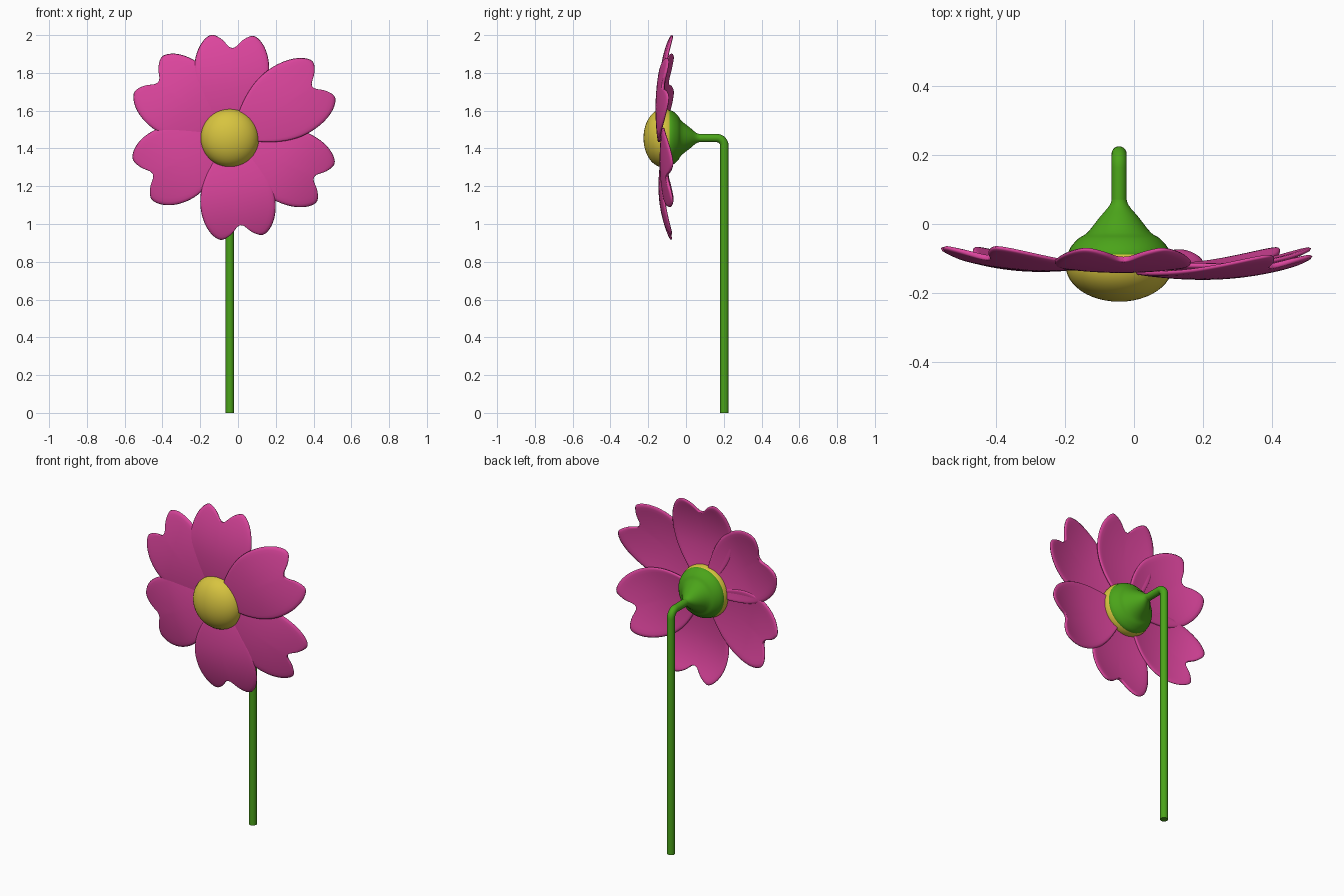
import bpy, bmesh, math
from mathutils import Vector

if "Cube" in bpy.data.objects:
    bpy.data.objects.remove(bpy.data.objects["Cube"])

CX, CZ = -0.043, 1.455   # flower head axis


def material(name, col):
    m = bpy.data.materials.new(name)
    m.diffuse_color = (*col, 1)
    m.use_nodes = True
    m.node_tree.nodes["Principled BSDF"].inputs["Base Color"].default_value = m.diffuse_color
    return m


PINK = material("petal_pink", (0.72, 0.06, 0.34))
GREEN = material("leaf_green", (0.07, 0.37, 0.01))
YELLOW = material("pollen_yellow", (0.68, 0.55, 0.05))


def finish(name, bm, mat):
    bmesh.ops.remove_doubles(bm, verts=bm.verts, dist=0.0005)
    bmesh.ops.recalc_face_normals(bm, faces=bm.faces)
    me = bpy.data.meshes.new(name)
    bm.to_mesh(me)
    bm.free()
    me.materials.append(mat)
    for p in me.polygons:
        p.use_smooth = True
    ob = bpy.data.objects.new(name, me)
    bpy.context.collection.objects.link(ob)
    return ob


def grid_faces(bm, rows):
    for a, b in zip(rows, rows[1:]):
        for i in range(len(a) - 1):
            bm.faces.new((a[i], a[i + 1], b[i + 1], b[i]))


def spline(pts, n):
    # smooth curve through the points
    p = [Vector(q) for q in pts]
    p = [2 * p[0] - p[1]] + p + [2 * p[-1] - p[-2]]
    out = []
    for a, b, c, d in zip(p, p[1:], p[2:], p[3:]):
        for k in range(n):
            t = k / n
            out.append(0.5 * (2 * b + (c - a) * t + (2 * a - 5 * b + 4 * c - d) * t * t
                              + (3 * b - a - 3 * c + d) * t ** 3))
    return out + [p[-2]]


# Half outline of a heart-tipped petal: (distance from axis, half width)
OUTLINE = [(0.04, 0.03), (0.12, 0.105), (0.22, 0.168), (0.32, 0.198), (0.42, 0.195),
           (0.50, 0.165), (0.545, 0.115), (0.525, 0.06), (0.485, 0.02), (0.475, 0.0)]


def petal(name, deg, length, width, dy):
    a = math.radians(deg)
    edge = spline(OUTLINE, 4)
    bm, rows, n = bmesh.new(), [], 6
    for i, e in enumerate(edge):
        mid = 0.04 + 0.435 * i / (len(edge) - 1)
        row = []
        for j in range(-n, n + 1):
            k = j / n
            r = mid + (e.x - mid) * abs(k)
            h = e.y * k
            # arched along its length, sides curling slightly back
            y = -0.134 + 0.035 * ((r - 0.27) / 0.23) ** 2 * (1.15 if r > 0.27 else 0.7)
            y += 0.4 * h * h + dy
            r, h = r * length, h * width
            row.append(bm.verts.new((CX + r * math.cos(a) - h * math.sin(a), y,
                                     CZ + r * math.sin(a) + h * math.cos(a))))
        rows.append(row)
    grid_faces(bm, rows)
    ob = finish(name, bm, PINK)
    s = ob.modifiers.new("thickness", 'SOLIDIFY')
    s.thickness = 0.016
    s.offset = 0
    ob.modifiers.new("smooth", 'SUBSURF').levels = 1
    ob.modifiers["smooth"].render_levels = 1


# Six petals: name, angle, length scale, width scale, depth offset
for args in [("petal_top", 88.5, 1.0, 1.0, 0.0),
             ("petal_upper_right", 32, 1.08, 1.0, -0.02),
             ("petal_lower_right", -25, 1.03, 1.0, 0.002),
             ("petal_bottom", -83, 0.975, 1.0, -0.004),
             ("petal_lower_left", 205, 0.945, 1.04, 0.003),
             ("petal_upper_left", 142, 1.01, 1.06, 0.005)]:
    petal(*args)

# Flower centre: flattened ball
bm = bmesh.new()
bmesh.ops.create_uvsphere(bm, u_segments=40, v_segments=24, radius=1)
for v in bm.verts:
    v.co = (CX + 0.155 * v.co.x, -0.12 + 0.105 * v.co.z, CZ + 0.155 * v.co.y)
finish("flower_centre", bm, YELLOW)

# Calyx: lathed cup behind the petals
prof = spline([(0.08, 0.020), (0.055, 0.027), (0.02, 0.056), (-0.025, 0.092), (-0.042, 0.118),
               (-0.07, 0.142), (-0.095, 0.146), (-0.115, 0.12), (-0.12, 0.0)], 3)
bm = bmesh.new()
rows = []
for p in prof:
    ring = [2 * math.pi * i / 40 for i in range(41)]
    rows.append([bm.verts.new((CX + p.y * math.cos(t), p.x, CZ + p.y * math.sin(t))) for t in ring])
grid_faces(bm, rows)
finish("calyx", bm, GREEN)

# Stem: tube swept from the calyx through a rounded bend to the ground
path = [(0.0, CZ)]
for i in range(9):
    t = math.pi / 2 * i / 8
    path.append((0.163 + 0.04 * math.sin(t), CZ - 0.04 + 0.04 * math.cos(t)))
path.append((0.203, 0.0))
bm = bmesh.new()
rows = []
for i, (y, z) in enumerate(path):
    t = math.pi / 2 * min(max(i - 1, 0), 8) / 8
    rows.append([bm.verts.new((CX + 0.022 * math.cos(q), y + 0.022 * math.sin(q) * math.sin(t),
                               z + 0.022 * math.sin(q) * math.cos(t)))
                 for q in [2 * math.pi * k / 20 for k in range(21)]])
grid_faces(bm, rows)
bmesh.ops.remove_doubles(bm, verts=bm.verts, dist=0.0005)
bmesh.ops.holes_fill(bm, edges=[e for e in bm.edges if e.is_boundary], sides=0)
stem = finish("stem", bm, GREEN)
bpy.context.view_layer.objects.active = stem
stem.select_set(True)
bpy.ops.object.shade_smooth_by_angle(angle=math.radians(40))
